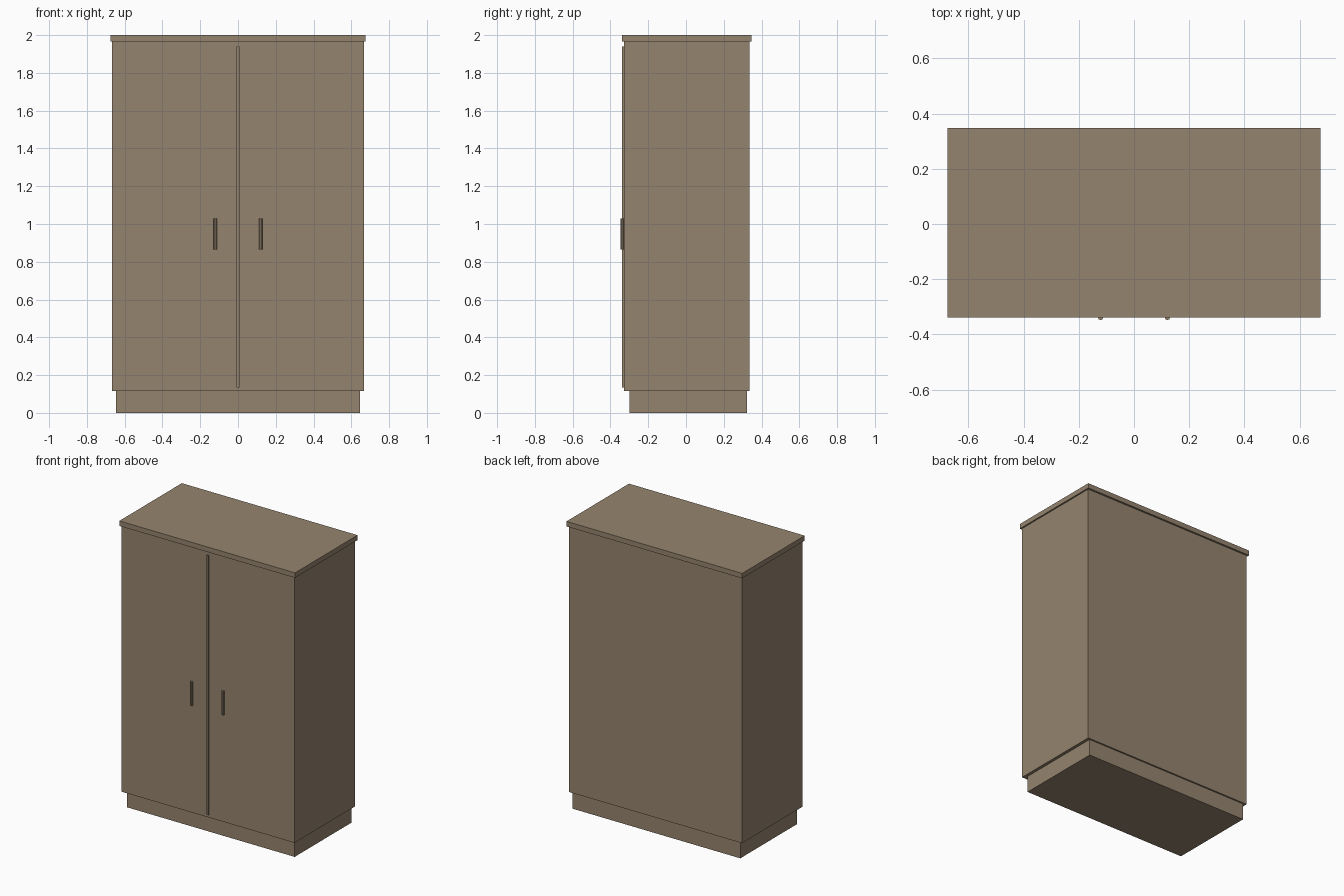
import bpy
import math

if "Cube" in bpy.data.objects:
    bpy.data.objects.remove(bpy.data.objects["Cube"])

wood = bpy.data.materials.new("warm_wood")
wood.diffuse_color = (0.30, 0.231, 0.156, 1)
wood.use_nodes = True
wood.node_tree.nodes["Principled BSDF"].inputs["Base Color"].default_value = wood.diffuse_color


def box(name, x, y, z):
    """Box from (min, max) pairs on each axis."""
    bpy.ops.mesh.primitive_cube_add(size=1, location=[sum(p) / 2 for p in (x, y, z)])
    ob = bpy.context.object
    ob.name = name
    ob.scale = [p[1] - p[0] for p in (x, y, z)]
    bpy.ops.object.transform_apply(location=False, rotation=False, scale=True)
    ob.data.materials.append(wood)


# Recessed base, cabinet carcass and overhanging top
box("plinth", (-0.645, 0.645), (-0.298, 0.324), (0, 0.115))
box("cabinet_body", (-0.666, 0.666), (-0.329, 0.335), (0.115, 1.965))
box("top_panel", (-0.676, 0.676), (-0.339, 0.348), (1.965, 2.0))

# Raised strip between the two doors
box("door_strip", (-0.007, 0.007), (-0.338, -0.325), (0.135, 1.94))

# Upright bar handles, one per door
for side, label in ((-1, "left"), (1, "right")):
    bpy.ops.mesh.primitive_cylinder_add(
        vertices=8, radius=0.0095, depth=0.165,
        location=(side * 0.121, -0.3385, 0.9475))
    handle = bpy.context.object
    handle.name = label + "_handle"
    handle.data.materials.append(wood)
    bpy.ops.object.shade_smooth_by_angle(angle=math.radians(30))
